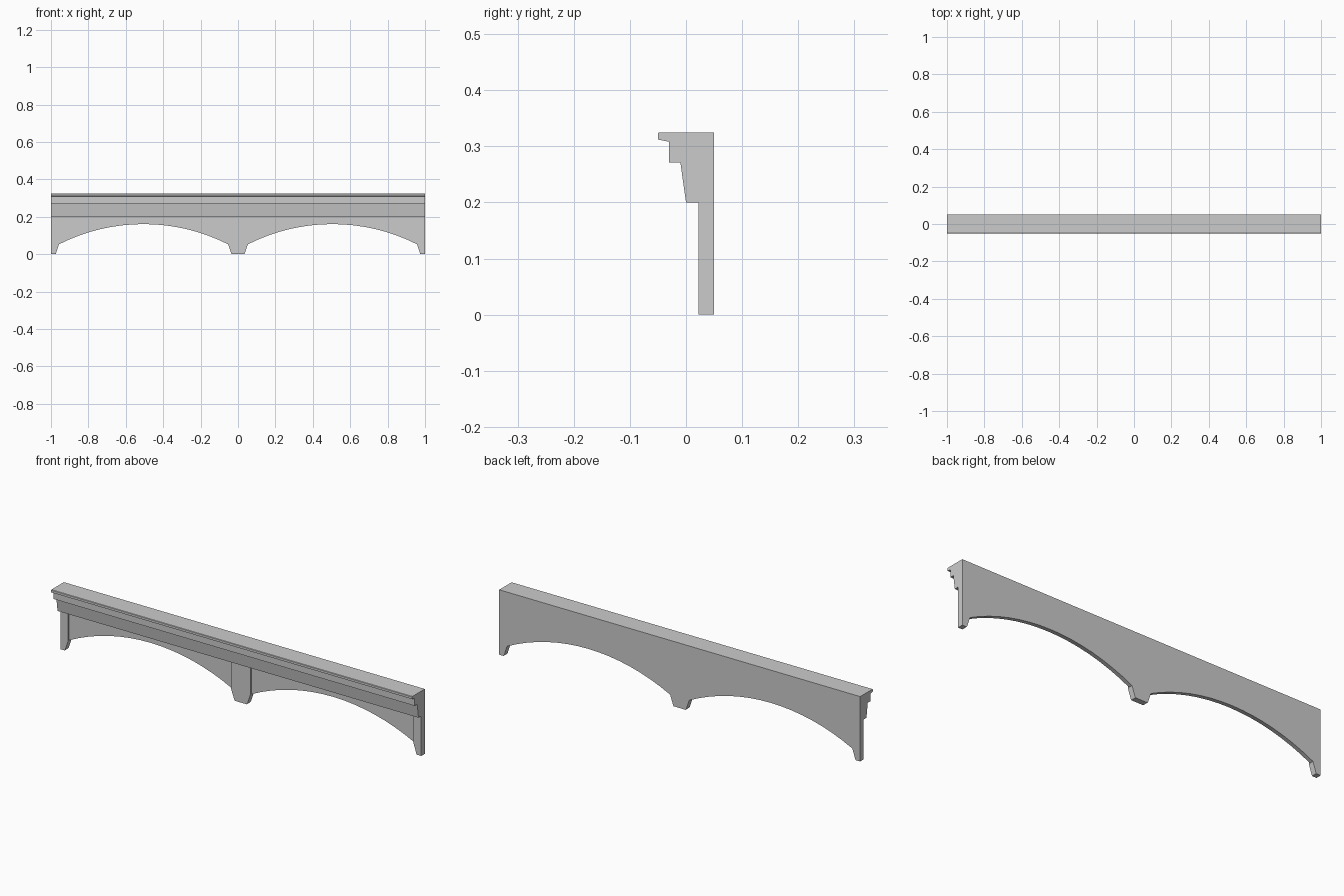
import bpy, bmesh, math

if "Cube" in bpy.data.objects:
    bpy.data.objects.remove(bpy.data.objects["Cube"])

PILLAR_FRONT, PANEL_FRONT, BACK = 0.022, 0.030, 0.05
LEDGE, SPRING, CROWN = 0.2, 0.053, 0.161


def prism(name, points, place_a, place_b, bevel=0.0):
    """Closed outline extruded between two placements."""
    bm = bmesh.new()
    a = [bm.verts.new(place_a(*p)) for p in points]
    b = [bm.verts.new(place_b(*p)) for p in points]
    n = len(points)
    bm.faces.new(a)
    bm.faces.new(b[::-1])
    for i in range(n):
        j = (i + 1) % n
        bm.faces.new((a[i], b[i], b[j], a[j]))
    bmesh.ops.recalc_face_normals(bm, faces=bm.faces)
    mesh = bpy.data.meshes.new(name)
    bm.to_mesh(mesh)
    bm.free()
    ob = bpy.data.objects.new(name, mesh)
    bpy.context.collection.objects.link(ob)
    if bevel:
        mod = ob.modifiers.new("soft_edges", 'BEVEL')
        mod.width = bevel
        mod.segments = 1
        mod.limit_method = 'ANGLE'
    return ob


def slab(name, points, front, bevel=0.0):
    """Outline in x, z given thickness from front to the back plane."""
    return prism(name, points, lambda x, z: (x, front, z),
                 lambda x, z: (x, BACK, z), bevel)


# Stepped cornice running the full length
cornice = [(BACK, LEDGE), (0.0, LEDGE), (-0.010, 0.271), (-0.030, 0.271),
           (-0.030, 0.308), (-0.050, 0.312), (-0.050, 0.323),
           (-0.048, 0.325), (BACK, 0.325)]
prism("cornice", cornice, lambda y, z: (-1, y, z), lambda y, z: (1, y, z))

# Centre pillar with tapered foot
slab("centre_pillar", [(-0.053, LEDGE), (-0.053, SPRING), (-0.036, 0.004),
                       (-0.033, 0), (0.033, 0), (0.036, 0.004),
                       (0.053, SPRING), (0.053, LEDGE)], PILLAR_FRONT)

# Arc shared by both bays
X0, X1 = 0.053, 0.957
half, rise = (X1 - X0) / 2, CROWN - SPRING
radius = (half ** 2 + rise ** 2) / (2 * rise)
sweep = math.asin(half / radius)
STEPS = 16
arc = []
for i in range(STEPS + 1):
    t = sweep * (2 * i / STEPS - 1)
    arc.append(((X0 + X1) / 2 + radius * math.sin(t),
                CROWN - radius + radius * math.cos(t)))

for side, s in (("left", -1), ("right", 1)):
    # End pillar, tapered on the inner side only
    foot = [(s, LEDGE), (s, 0), (s * 0.976, 0), (s * 0.973, 0.004),
            (s * X1, SPRING), (s * X1, LEDGE)]
    slab(side + "_pillar", foot, PILLAR_FRONT)
    # Recessed arched panel
    outline = [(s * x, z) for x, z in arc + [(X1, LEDGE), (X0, LEDGE)]]
    slab(side + "_arch_panel", outline, PANEL_FRONT)
